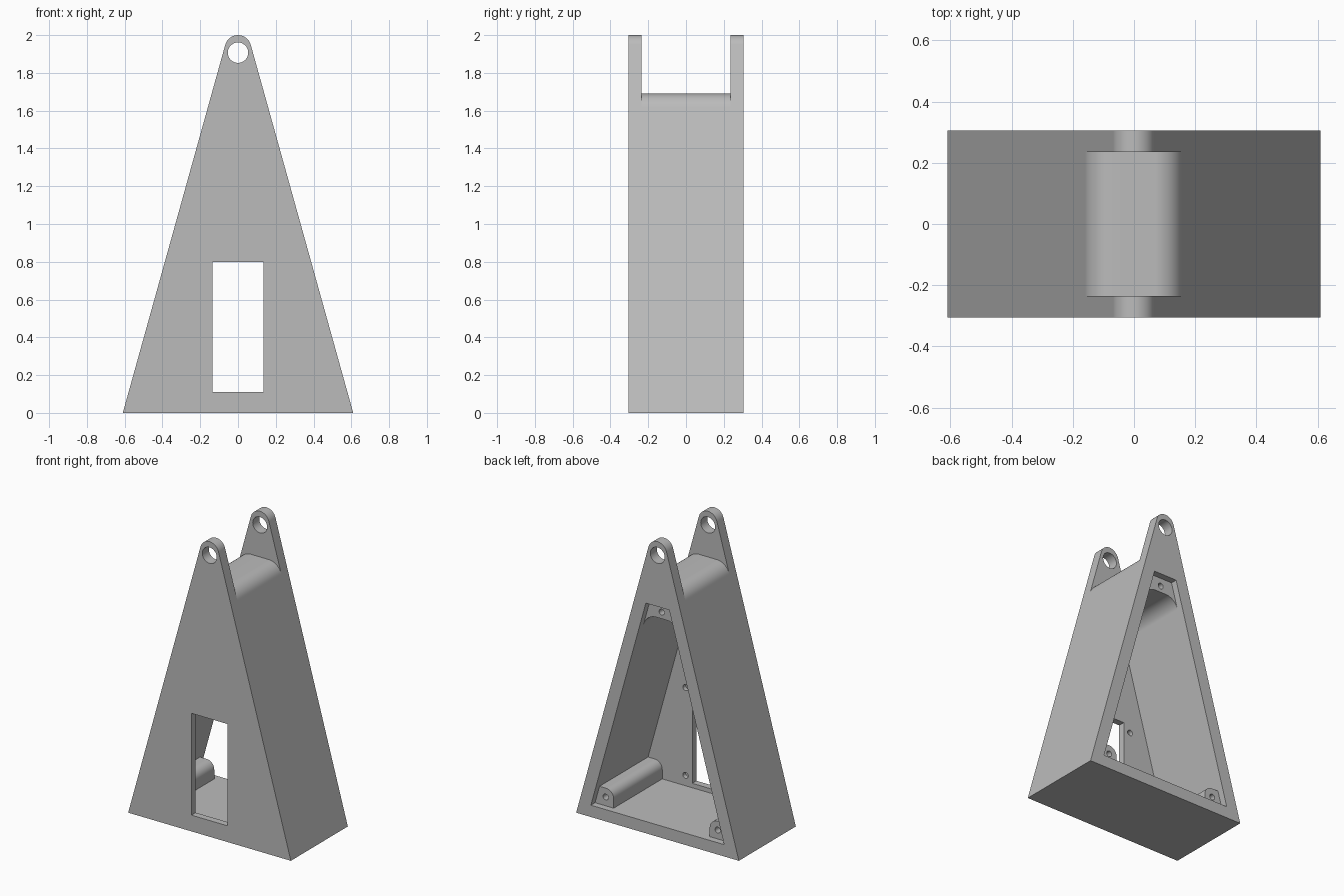
import bpy, bmesh, math
from mathutils import Vector

if "Cube" in bpy.data.objects:
    bpy.data.objects.remove(bpy.data.objects["Cube"], do_unlink=True)

grey = bpy.data.materials.new("plain_grey")
grey.use_nodes = True
grey.diffuse_color = (0.5, 0.5, 0.5, 1)
grey.node_tree.nodes["Principled BSDF"].inputs["Base Color"].default_value = (0.5, 0.5, 0.5, 1)


def rounded(points, steps=14):
    """Outline from (x, z) or (x, z, radius); a radius fillets that corner."""
    out = []
    for i, p in enumerate(points):
        c = Vector(p[:2])
        if len(p) == 2:
            out.append(c)
            continue
        a = (Vector(points[i - 1][:2]) - c).normalized()
        b = (Vector(points[(i + 1) % len(points)][:2]) - c).normalized()
        half = a.angle(b) / 2
        centre = c + (a + b).normalized() * p[2] / math.sin(half)
        start = c + a * p[2] / math.tan(half) - centre
        end = c + b * p[2] / math.tan(half) - centre
        sweep = start.angle(end)
        for k in range(steps + 1):
            t = k / steps
            out.append(centre + (start * math.sin((1 - t) * sweep)
                                 + end * math.sin(t * sweep)) / math.sin(sweep))
    return out


def prism(name, points, y0, y1):
    """Extrude an x-z outline along y."""
    bm = bmesh.new()
    face = bm.faces.new([bm.verts.new((p.x, y0, p.y)) for p in rounded(points)])
    new = bmesh.ops.extrude_face_region(bm, geom=[face])["geom"]
    bmesh.ops.translate(bm, vec=(0, y1 - y0, 0),
                        verts=[v for v in new if isinstance(v, bmesh.types.BMVert)])
    bmesh.ops.recalc_face_normals(bm, faces=bm.faces)
    mesh = bpy.data.meshes.new(name)
    bm.to_mesh(mesh)
    bm.free()
    mesh.materials.append(grey)
    obj = bpy.data.objects.new(name, mesh)
    bpy.context.collection.objects.link(obj)
    return obj


def circle(x, z, r, n=32):
    return [(x + r * math.cos(2 * math.pi * k / n), z + r * math.sin(2 * math.pi * k / n))
            for k in range(n)]


def combine(body, tool, operation):
    bpy.context.view_layer.objects.active = body
    mod = body.modifiers.new(operation.lower(), "BOOLEAN")
    mod.operation, mod.object, mod.solver = operation, tool, "EXACT"
    bpy.ops.object.modifier_apply(modifier=mod.name)
    bpy.data.objects.remove(tool, do_unlink=True)


def cut(body, points, y0, y1):
    combine(body, prism("cutter", points, y0, y1), "DIFFERENCE")


def add(body, points, y0, y1):
    combine(body, prism("addition", points, y0, y1), "UNION")


HALF, DEPTH, BACK, FRONT = 0.61, 0.305, 0.26, -0.26
TIP = 2.191                       # where the sloping sides would meet
SLOPE = HALF / TIP


def side(z, inset=0.0):
    return (TIP - z) * SLOPE - inset


WALL = 0.088

# Tapered tower with a rounded tip
tower = prism("tower_housing", [(-HALF, 0), (HALF, 0), (0, TIP, 0.07)], -DEPTH, DEPTH)

# Gap between the two lugs, over a roof with rounded shoulders
roof, low = 1.69, 1.61
cut(tower, [(-0.5, 2.2), (-0.5, low), (-side(low), low), (-side(roof), roof, 0.096),
            (side(roof), roof, 0.096), (side(low), low), (0.5, low), (0.5, 2.2)],
    -0.235, 0.235)

# Hollow interior, open at the back
cut(tower, [(-side(0.08, WALL), 0.08), (side(0.08, WALL), 0.08),
            (side(1.56, WALL), 1.56), (-side(1.56, WALL), 1.56)], FRONT, 0.4)

# Arched ceiling block, set in from the back edge
top, spring = 1.46, 1.38
add(tower, [(-0.16, spring), (-side(spring, WALL), spring), (-side(top, WALL), top, 0.1),
            (side(top, WALL), top, 0.1), (side(spring, WALL), spring), (0.16, spring),
            (0.11, 1.6), (-0.11, 1.6)], FRONT - 0.02, BACK)

# Long screw bosses in the bottom corners
for s in (-1, 1):
    add(tower, [(s * 0.53, 0.06), (s * 0.36, 0.06), (s * 0.36, 0.2, 0.058),
                (s * 0.49, 0.2)], FRONT - 0.02, BACK)

# Front window and lug pin holes
cut(tower, [(-0.135, 0.11), (0.135, 0.11), (0.135, 0.8), (-0.135, 0.8)], -0.4, -0.2)
cut(tower, circle(0, 1.907, 0.054, 48), -0.4, 0.4)

# Blind screw holes: ceiling, bosses and around the window
cut(tower, circle(0, 1.505, 0.02, 20), BACK - 0.12, BACK + 0.02)
for s in (-1, 1):
    cut(tower, circle(s * 0.42, 0.14, 0.02, 20), BACK - 0.12, BACK + 0.02)
    for z in (0.15, 0.745):
        cut(tower, circle(s * 0.186, z, 0.02, 20), FRONT - 0.03, FRONT + 0.02)

# Smooth the curved parts and keep edges sharp
bpy.ops.object.select_all(action="DESELECT")
tower.select_set(True)
bpy.context.view_layer.objects.active = tower
bpy.ops.object.shade_smooth_by_angle(angle=math.radians(30))
weighted = tower.modifiers.new("weighted_normals", "WEIGHTED_NORMAL")
weighted.keep_sharp = True
